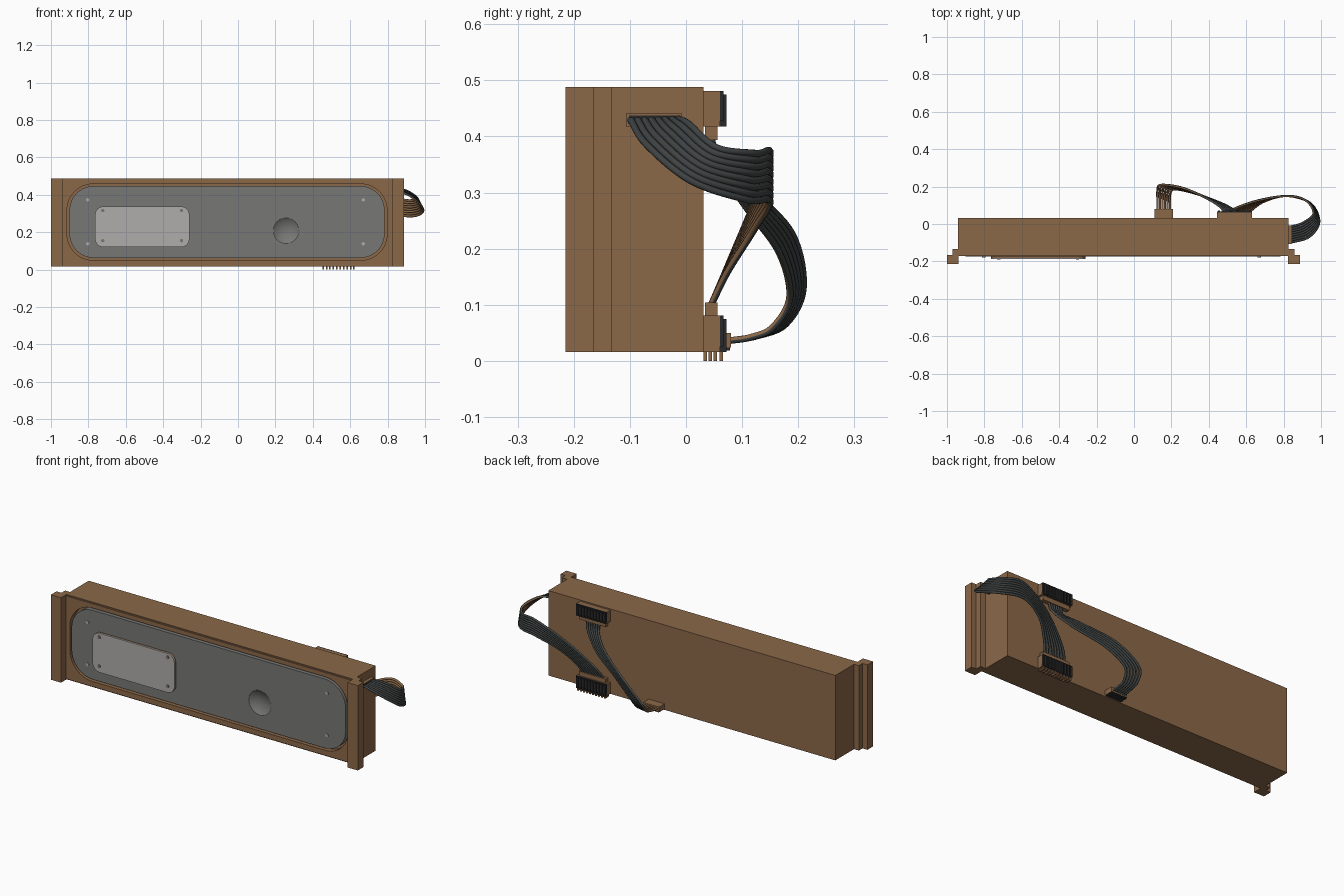
import bpy, bmesh, math
from mathutils import Vector

if "Cube" in bpy.data.objects:
    bpy.data.objects.remove(bpy.data.objects["Cube"])


def mat(name, r, g, b):
    m = bpy.data.materials.new(name)
    m.diffuse_color = (r, g, b, 1)
    m.use_nodes = True
    m.node_tree.nodes["Principled BSDF"].inputs["Base Color"].default_value = m.diffuse_color
    return m


BROWN = mat("brown_housing", 0.26, 0.138, 0.066)
GREY = mat("grey_panel", 0.185, 0.185, 0.18)
LIGHT = mat("light_grey_plate", 0.43, 0.42, 0.41)
DARK = mat("dark_wire_grey", 0.05, 0.056, 0.056)
BLACK = mat("black_contacts", 0.022, 0.022, 0.024)


def finish(name, bm, *mats):
    bmesh.ops.recalc_face_normals(bm, faces=bm.faces[:])
    me = bpy.data.meshes.new(name)
    bm.to_mesh(me)
    bm.free()
    for m in mats:
        me.materials.append(m)
    ob = bpy.data.objects.new(name, me)
    bpy.context.collection.objects.link(ob)
    return ob


def add_box(bm, x0, x1, y0, y1, z0, z1):
    vs = bmesh.ops.create_cube(bm, size=1)["verts"]
    for v in vs:
        v.co = Vector(((x0 + x1) / 2 + v.co.x * (x1 - x0),
                       (y0 + y1) / 2 + v.co.y * (y1 - y0),
                       (z0 + z1) / 2 + v.co.z * (z1 - z0)))


def boxes(name, m, *dims):
    bm = bmesh.new()
    for d in dims:
        add_box(bm, *d)
    return finish(name, bm, m)


def rounded(name, m, x0, x1, z0, z1, r, y0, y1, seg=12):
    """Rounded rectangle in the front plane, extruded along y."""
    bm = bmesh.new()
    vs = []
    for k, (cx, cz) in enumerate([(x1 - r, z1 - r), (x0 + r, z1 - r),
                                  (x0 + r, z0 + r), (x1 - r, z0 + r)]):
        for i in range(seg + 1):
            a = math.pi / 2 * (k + i / seg)
            vs.append(bm.verts.new((cx + r * math.cos(a), y0, cz + r * math.sin(a))))
    f = bm.faces.new(vs)
    ext = bmesh.ops.extrude_face_region(bm, geom=[f])["geom"]
    for v in ext:
        if isinstance(v, bmesh.types.BMVert):
            v.co.y = y1
    return finish(name, bm, m)


def select(ob):
    bpy.ops.object.select_all(action='DESELECT')
    ob.select_set(True)
    bpy.context.view_layer.objects.active = ob


def smooth(ob, deg=35):
    select(ob)
    bpy.ops.object.shade_smooth_by_angle(angle=math.radians(deg))


def cut(ob, cutter):
    md = ob.modifiers.new("cut", 'BOOLEAN')
    md.operation = 'DIFFERENCE'
    md.solver = 'EXACT'
    md.object = cutter
    select(ob)
    bpy.ops.object.modifier_apply(modifier="cut")


# Housing, with a shallow rounded pocket in its front
housing = boxes("housing", BROWN, (-0.94, 0.825, -0.166, 0.031, 0.016, 0.488))
frame = boxes("front_frame", BROWN, (-0.94, 0.825, -0.172, -0.166, 0.021, 0.482))
pocket = rounded("pocket_cutter", BROWN, -0.914, 0.797, 0.05, 0.458, 0.14, -0.3, -0.142)
cut(housing, pocket)
cut(frame, pocket)
bpy.data.objects.remove(pocket)
smooth(housing)
smooth(frame)

# Stepped mounting flanges at both ends
boxes("left_flange", BROWN, (-1, -0.938, -0.215, -0.165, 0.016, 0.488),
      (-0.97, -0.938, -0.165, -0.133, 0.016, 0.488))
boxes("right_flange", BROWN, (0.823, 0.887, -0.215, -0.165, 0.016, 0.488),
      (0.823, 0.857, -0.165, -0.133, 0.016, 0.488))

# Grey front panel with a round dished recess
panel = rounded("front_panel", GREY, -0.901, 0.784, 0.063, 0.447, 0.13, -0.174, -0.142)
bm = bmesh.new()
R, D = 0.1161, 0.022
bmesh.ops.create_uvsphere(bm, u_segments=64, v_segments=48, radius=R)
for v in bm.verts:      # pole faces the panel
    v.co = Vector((v.co.x + 0.257, v.co.z - 0.174 - R + D, v.co.y + 0.208))
ball = finish("dish_cutter", bm, GREY)
cut(panel, ball)
bpy.data.objects.remove(ball)
smooth(panel)

# Light plate on a brown backing
smooth(rounded("plate_backing", BROWN, -0.764, -0.26, 0.12, 0.338, 0.045, -0.181, -0.173, 8))
smooth(rounded("light_plate", LIGHT, -0.764, -0.26, 0.12, 0.338, 0.045, -0.187, -0.181, 8))

# Screw heads at the corners of panel and plate
for n, m, xs, zs, r, y in (("panel_screw", LIGHT, (-0.803, 0.67), (0.138, 0.373), 0.009, -0.174),
                           ("plate_screw", GREY, (-0.723, -0.302), (0.155, 0.316), 0.009, -0.187)):
    for x in xs:
        for z in zs:
            smooth(rounded(n, m, x - r, x + r, z - r, z + r, r * 0.999, y - 0.004, y + 0.002, 4))

# Two wide rear connectors: body, wire plug, dark contact face with ribs
PX = [0.455 + i * 0.165 / 9 for i in range(10)]
for n, z0, z1, p0, p1 in (("upper_connector", 0.418, 0.481, 0.394, 0.418),
                          ("lower_connector", 0.016, 0.081, 0.081, 0.104)):
    boxes(n, BROWN, (0.444, 0.631, 0.03, 0.061, z0, z1))
    boxes(n + "_plug", BROWN, (0.455, 0.62, 0.034, 0.056, p0, p1))
    boxes(n + "_face", BLACK, (0.444, 0.631, 0.061, 0.067, z0 + 0.01, z1))
    boxes(n + "_ribs", BLACK, *[(x - 0.006, x + 0.006, 0.061, 0.072, z0, z1 - 0.006) for x in PX])

# Four rows of pins under the lower connector
boxes("lower_pins", BROWN, *[(x - 0.004, x + 0.004, y - 0.003, y + 0.003, 0, 0.018)
                             for x in PX for y in (0.034, 0.043, 0.052, 0.063)])

# Small rear connector and side connector
boxes("small_connector", BROWN, (0.11, 0.208, 0.03, 0.08, 0.024, 0.05))
boxes("small_connector_base", BLACK, (0.112, 0.206, 0.034, 0.078, 0.019, 0.025))
boxes("side_connector", BROWN, (0.82, 0.843, -0.107, -0.007, 0.418, 0.441))
boxes("side_connector_mouth", BLACK, (0.84, 0.845, -0.102, -0.012, 0.424, 0.437))


def spline(pts, steps=8):
    """Smooth curve through the points."""
    p = [2 * pts[0] - pts[1]] + pts + [2 * pts[-1] - pts[-2]]
    out = []
    for i in range(1, len(p) - 2):
        a, b, c, d = p[i - 1:i + 3]
        for k in range(steps):
            t = k / steps
            out.append(0.5 * (2 * b + (c - a) * t + (2 * a - 5 * b + 4 * c - d) * t * t
                              + (3 * b - a - 3 * c + d) * t ** 3))
    return out + [pts[-1]]


def ribbon(name, first, last, count, r):
    """Flat cable of round wires: dark outer side, brown inner side."""
    A, B = [Vector(p) for p in first], [Vector(p) for p in last]

    def path(t):
        return spline([a.lerp(b, t) for a, b in zip(A, B)])
    bm = bmesh.new()
    sides = 10
    for w in range(count):
        t = w / (count - 1)
        P, Q0, Q1 = path(t), path(t - 0.1), path(t + 0.1)
        rings = []
        for i, p in enumerate(P):
            T = (P[min(i + 1, len(P) - 1)] - P[max(i - 1, 0)]).normalized()
            S = Q1[i] - Q0[i]
            S = (S - S.dot(T) * T).normalized()
            N = T.cross(S)
            rings.append([bm.verts.new(p + r * (math.cos(a) * S + math.sin(a) * N))
                          for a in (2 * math.pi * k / sides for k in range(sides))])
        for a, b in zip(rings, rings[1:]):
            for k in range(sides):
                j = (k + 1) % sides
                f = bm.faces.new((a[k], a[j], b[j], b[k]))
                f.material_index = 0 if k < sides // 2 else 1
        bm.faces.new(rings[0])
        bm.faces.new(rings[-1])
    smooth(finish(name, bm, DARK, BROWN), 60)


# Cable from the side connector round to the lower connector
ribbon("side_cable",
       [(0.835, -0.1, 0.432), (0.935, -0.07, 0.385), (0.99, 0.01, 0.32), (0.945, 0.11, 0.287),
        (0.82, 0.15, 0.285), (0.70, 0.122, 0.235), (0.63, 0.075, 0.16), (0.60, 0.045, 0.10)],
       [(0.835, -0.015, 0.432), (0.90, 0.005, 0.422), (0.96, 0.055, 0.38), (0.92, 0.125, 0.37),
        (0.82, 0.15, 0.37), (0.66, 0.125, 0.29), (0.52, 0.075, 0.17), (0.475, 0.045, 0.10)],
       8, 0.0062)

# Cable from the upper connector down to the small connector
ribbon("rear_cable",
       [(0.575, 0.045, 0.398), (0.56, 0.06, 0.345), (0.47, 0.11, 0.27), (0.32, 0.165, 0.195),
        (0.215, 0.185, 0.115), (0.192, 0.155, 0.06), (0.192, 0.115, 0.042), (0.192, 0.077, 0.036)],
       [(0.5, 0.045, 0.398), (0.495, 0.06, 0.35), (0.42, 0.12, 0.30), (0.27, 0.19, 0.225),
        (0.145, 0.209, 0.13), (0.126, 0.178, 0.066), (0.126, 0.125, 0.044), (0.126, 0.077, 0.036)],
       6, 0.0062)
